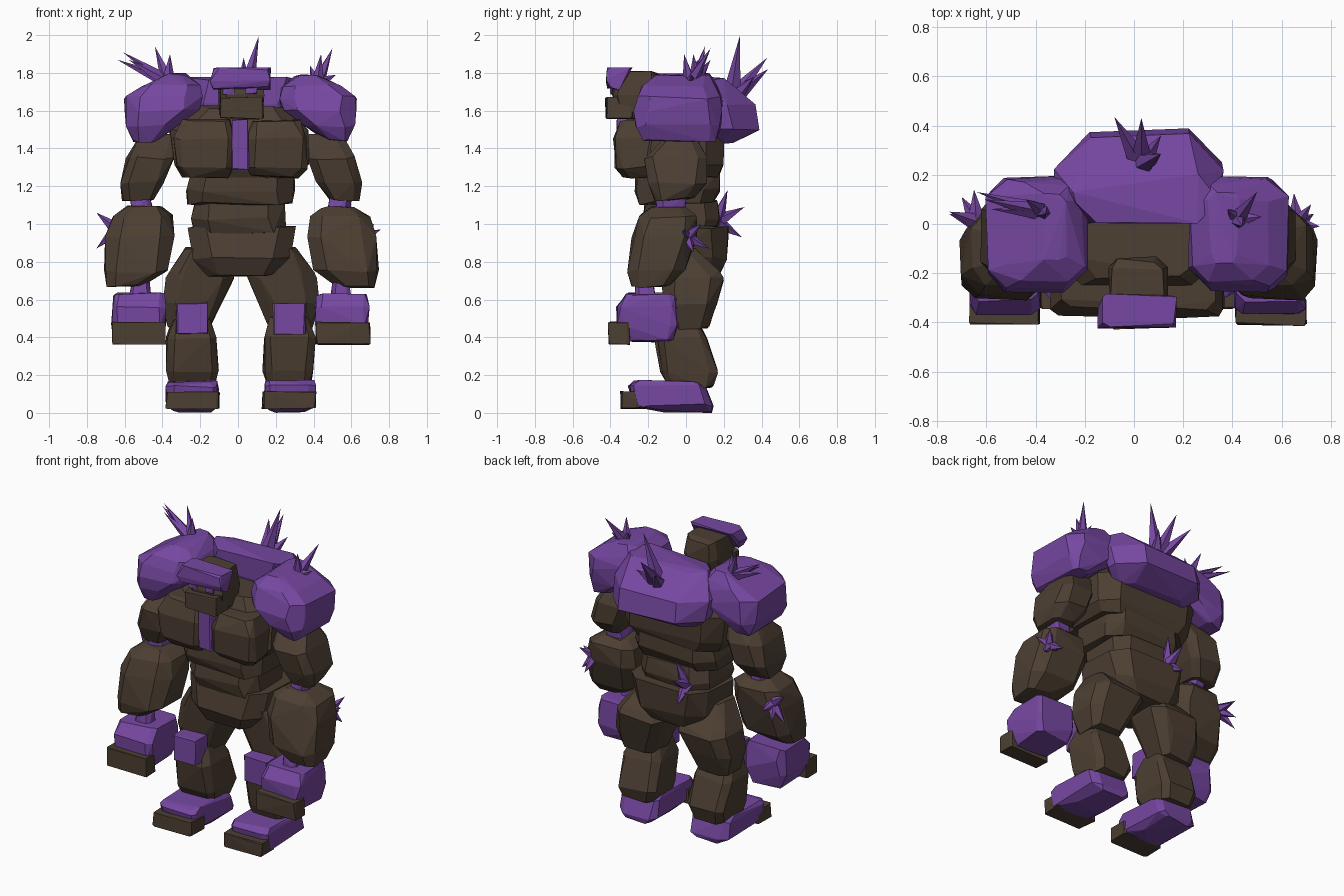
import bpy, bmesh, random
from math import radians
from mathutils import Vector

random.seed(4)
if "Cube" in bpy.data.objects:
    bpy.data.objects.remove(bpy.data.objects["Cube"], do_unlink=True)

MID = 0.015  # plane about which the limbs mirror


def make_material(name, color):
    mat = bpy.data.materials.new(name)
    mat.use_nodes = True
    mat.diffuse_color = color
    mat.node_tree.nodes["Principled BSDF"].inputs["Base Color"].default_value = color
    return mat


STONE = make_material("brown stone", (0.074, 0.050, 0.033, 1))
CRYSTAL = make_material("purple crystal", (0.182, 0.064, 0.36, 1))


def finish(name, bm, mat):
    bmesh.ops.recalc_face_normals(bm, faces=bm.faces[:])
    mesh = bpy.data.meshes.new(name)
    bm.to_mesh(mesh)
    bm.free()
    mesh.materials.append(mat)
    obj = bpy.data.objects.new(name, mesh)
    bpy.context.collection.objects.link(obj)
    return obj


def rock(name, mat, *levels, chamfer=0.2, rough=0.01, side=0):
    """Faceted boulder: hull around chamfered rectangles (z, x min, x max, y min, y max)."""
    bm = bmesh.new()
    for z, x0, x1, y0, y1 in levels:
        c = chamfer * min(x1 - x0, y1 - y0)
        for x, dx in ((x0, c), (x1, -c)):
            for y, dy in ((y0, c), (y1, -c)):
                for px, py in ((x + dx, y), (x, y + dy)):
                    wob = [random.uniform(-rough, rough) for _ in range(3)]
                    px = MID + side * px if side else px
                    bm.verts.new((px + wob[0], py + wob[1], max(0, z + wob[2])))
    hull = bmesh.ops.convex_hull(bm, input=bm.verts[:])
    loose = set(hull["geom_interior"] + hull["geom_unused"])
    bmesh.ops.delete(bm, geom=[v for v in loose if isinstance(v, bmesh.types.BMVert)],
                     context="VERTS")
    bmesh.ops.dissolve_limit(bm, angle_limit=radians(5), verts=bm.verts[:], edges=bm.edges[:])
    return finish(name, bm, mat)


def block(name, mat, x0, x1, y0, y1, z0, z1, side=0):
    """Squarish slab with only lightly worn corners."""
    return rock(name, mat, (z0, x0, x1, y0, y1), (z1, x0, x1, y0, y1),
                chamfer=0.08, rough=0.005, side=side)


def spikes(name, base, radius, *tips):
    """Cluster of crystal shards fanning out from one base point."""
    bm = bmesh.new()
    base = Vector(base)
    for tip in tips:
        ray = Vector(tip) - base
        made = bmesh.ops.create_cone(bm, cap_ends=True, segments=5, radius1=radius,
                                     radius2=0, depth=ray.length)
        turn = ray.to_track_quat("Z", "Y")
        for v in made["verts"]:
            v.co = base + ray / 2 + turn @ v.co
    return finish(name, bm, CRYSTAL)


# Trunk
rock("chest", STONE, (1.25, -.29, .32, -.26, .17), (1.32, -.34, .37, -.3, .2),
     (1.5, -.36, .37, -.28, .21), (1.62, -.22, .26, -.22, .15))
rock("abdomen", STONE, (1.11, -.26, .29, -.24, .14), (1.18, -.27, .3, -.27, .18),
     (1.28, -.25, .29, -.26, .17))
rock("waist", STONE, (.95, -.22, .25, -.2, .15), (1.03, -.24, .25, -.23, .18),
     (1.12, -.22, .24, -.22, .17))
rock("pelvis", STONE, (.73, -.17, .2, -.18, .17), (.82, -.23, .27, -.22, .22),
     (.98, -.26, .3, -.2, .22))
block("breast_plate", CRYSTAL, -.035, .055, -.365, -.25, 1.29, 1.55)
rock("back_slab", CRYSTAL, (1.43, -.22, .26, .08, .25), (1.5, -.31, .35, .04, .38),
     (1.63, -.32, .36, 0, .36), (1.77, -.24, .33, .01, .2), chamfer=.4)

# Head
rock("head", STONE, (1.56, -.09, .12, -.37, -.18), (1.69, -.1, .13, -.39, -.14),
     (1.8, -.09, .12, -.36, -.15), chamfer=.15)
block("jaw", STONE, -.09, .135, -.425, -.28, 1.56, 1.67)
rock("brow", CRYSTAL, (1.72, -.135, .17, -.41, -.35), (1.76, -.14, .175, -.43, -.33),
     (1.82, -.12, .17, -.42, -.29), chamfer=0.12)
for label, x in (("right", -.05), ("left", .07)):
    block(label + "_eye", CRYSTAL, x - .028, x + .028, -.399, -.39, 1.69, 1.725)

# Limbs, mirrored
for label, s in (("right", -1), ("left", 1)):
    def limb(part, mat, *levels, **kw):
        rock(f"{label}_{part}", mat, *levels, side=s, **kw)

    def slab(part, mat, *extent):
        block(f"{label}_{part}", mat, *extent, side=s)

    limb("pectoral", STONE, (1.25, .06, .3, -.33, -.15), (1.3, .04, .345, -.37, -.15),
         (1.45, .04, .355, -.38, -.15), (1.55, .06, .31, -.34, -.15), chamfer=.15)
    limb("shoulder", CRYSTAL, (1.44, .46, .56, -.22, .15), (1.52, .34, .6, -.26, .18),
         (1.6, .22, .61, -.27, .19), (1.67, .21, .61, -.26, .19),
         (1.73, .22, .53, -.23, .16), (1.79, .29, .41, -.15, .12))
    limb("upper_arm", STONE, (1.13, .46, .62, -.16, .04), (1.22, .4, .64, -.2, .1),
         (1.35, .36, .6, -.22, .11), (1.47, .34, .53, -.1, .05))
    limb("elbow", CRYSTAL, (1.04, .46, .57, -.15, 0), (1.15, .48, .59, -.15, 0))
    limb("forearm", STONE, (.67, .52, .71, -.28, -.09), (.75, .39, .725, -.31, 0),
         (.93, .355, .71, -.28, .05), (1.04, .37, .68, -.24, .05),
         (1.09, .42, .6, -.19, 0))
    limb("wrist", CRYSTAL, (.61, .48, .59, -.27, -.17), (.69, .49, .57, -.26, -.18))
    limb("hand", CRYSTAL, (.38, .43, .65, -.3, -.07), (.46, .4, .68, -.36, -.05),
         (.56, .4, .675, -.365, -.05), (.63, .405, .67, -.31, -.06), chamfer=.1)
    slab("fingers", STONE, .4, .685, -.41, -.3, .365, .48)
    limb("thigh", STONE, (.45, .16, .38, -.07, .12), (.58, .13, .41, -.11, .16),
         (.71, .04, .4, -.12, .2), (.75, .04, .38, -.13, .17), (.87, .09, .3, -.14, .04))
    slab("knee", CRYSTAL, .17, .345, -.21, -.08, .42, .58)
    limb("shin", STONE, (.14, .14, .37, -.1, .14), (.22, .12, .39, -.13, .17),
         (.4, .125, .39, -.16, .11), (.5, .16, .36, -.12, .05), chamfer=.15)
    limb("foot", CRYSTAL, (.01, .16, .35, -.1, .13), (.04, .12, .39, -.28, .14),
         (.14, .12, .39, -.3, .11), (.165, .13, .38, -.27, .05), chamfer=.12)
    slab("toes", STONE, .115, .395, -.345, -.2, .025, .11)

# Crystal shards
spikes("back_spikes", (.03, .24, 1.66), .055,
       (.11, .285, 1.995), (.03, .43, 1.88), (-.08, .435, 1.82), (.11, .36, 1.78))
spikes("right_shoulder_spikes", (-.37, .05, 1.75), .04,
       (-.61, .1, 1.91), (-.58, .06, 1.87), (-.44, .1, 1.94), (-.36, .04, 1.9),
       (-.64, .13, 1.87))
spikes("left_shoulder_spikes", (.42, .02, 1.74), .04,
       (.5, .13, 1.93), (.44, -.01, 1.9), (.38, .06, 1.84), (.52, .03, 1.79))
spikes("right_forearm_spikes", (-.64, .01, .97), .04,
       (-.75, .05, 1.06), (-.75, .04, .87), (-.65, .14, .97), (-.7, .11, .9))
spikes("left_forearm_spikes", (.66, 0, .93), .04,
       (.755, -.01, .97), (.65, .125, .87), (.72, .08, 1.0), (.73, .04, .85))
spikes("lower_back_spikes", (-.12, .16, 1.01), .045,
       (-.12, .31, 1.09), (-.14, .295, .93), (-.08, .22, 1.18))
